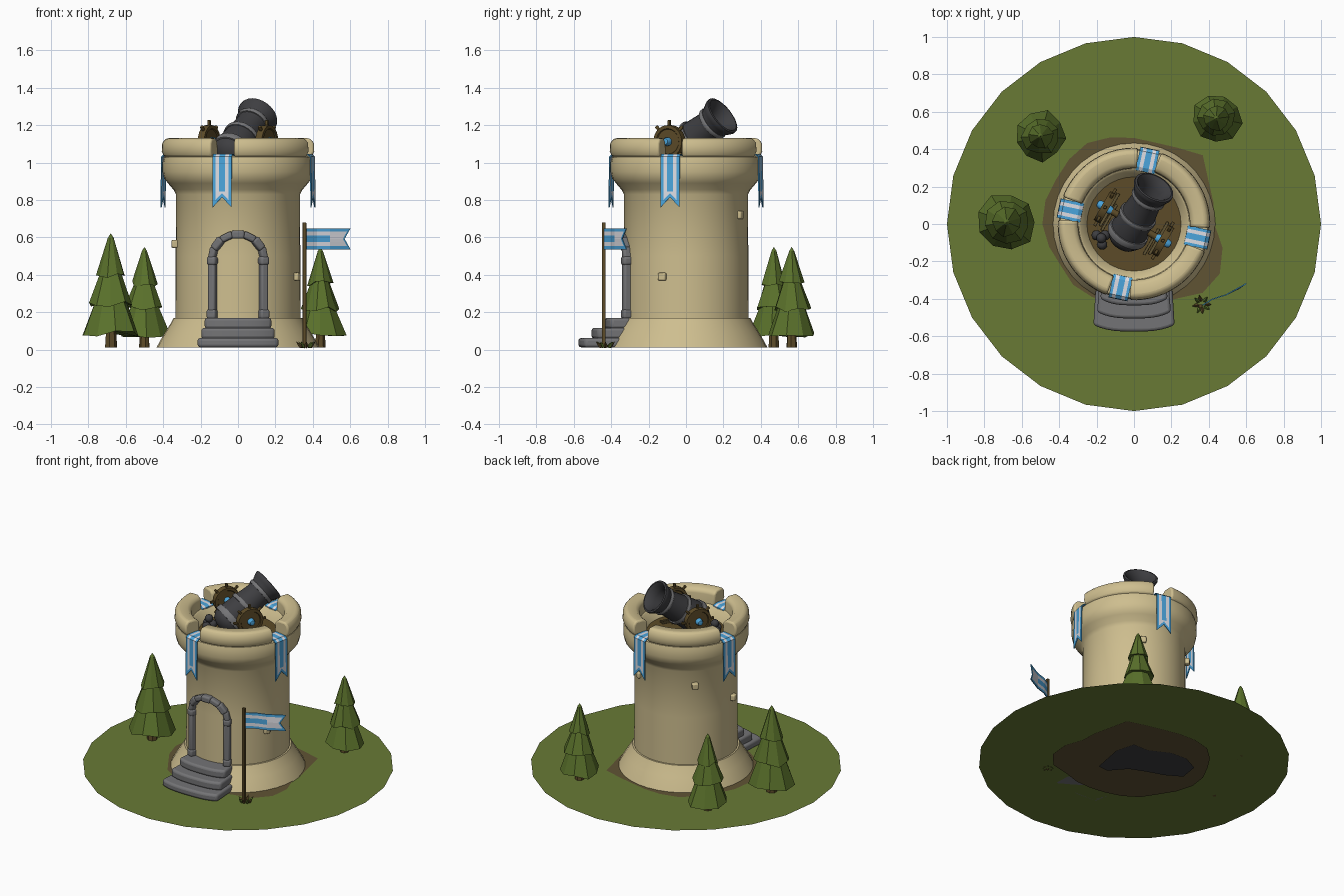
import bpy, bmesh, math, random
from mathutils import Vector, Matrix

if "Cube" in bpy.data.objects:
    bpy.data.objects.remove(bpy.data.objects["Cube"])

random.seed(4)
TAU = 2 * math.pi

def mat(name, r, g, b):
    m = bpy.data.materials.new(name)
    m.diffuse_color = tuple((c / 255 / 12.92) if c < 11 else ((c / 255 + .055) / 1.055) ** 2.4
                            for c in (r, g, b)) + (1,)
    m.use_nodes = True
    m.node_tree.nodes["Principled BSDF"].inputs["Base Color"].default_value = m.diffuse_color
    return m

SAND = mat("sandstone", 206, 190, 143)
GRASS = mat("grass green", 104, 122, 53)
LEAF = mat("pine green", 90, 113, 43)
DIRT = mat("dirt brown", 96, 83, 52)
WOOD = mat("wood brown", 92, 75, 40)
STONE = mat("grey stone", 116, 116, 118)
IRON = mat("dark iron", 62, 62, 65)
BLUE = mat("banner blue", 75, 165, 220)
WHITE = mat("banner white", 222, 222, 228)

def add(name, verts, faces, mats, smooth=None, M=None, fix=True, bevel=0, idx=None, solid=0):
    me = bpy.data.meshes.new(name)
    me.from_pydata([tuple(v) for v in verts], [], faces)
    if idx:
        me.polygons.foreach_set("material_index", idx)
    bm = bmesh.new()
    bm.from_mesh(me)
    if fix:
        bmesh.ops.remove_doubles(bm, verts=bm.verts, dist=1e-5)
        bmesh.ops.recalc_face_normals(bm, faces=bm.faces)
    bm.to_mesh(me)
    bm.free()
    for m in mats if isinstance(mats, list) else [mats]:
        me.materials.append(m)
    ob = bpy.data.objects.new(name, me)
    bpy.context.collection.objects.link(ob)
    if M:
        ob.matrix_world = M
    if solid:
        s = ob.modifiers.new("thick", 'SOLIDIFY')
        s.thickness, s.offset = solid, 0
    if bevel:
        b = ob.modifiers.new("round", 'BEVEL')
        b.width, b.segments = bevel, 3
        b.limit_method, b.angle_limit = 'ANGLE', math.radians(40)
    if smooth:
        bpy.ops.object.select_all(action='DESELECT')
        ob.select_set(True)
        bpy.context.view_layer.objects.active = ob
        bpy.ops.object.shade_smooth_by_angle(angle=math.radians(smooth))
    return ob

def lathe(name, prof, mats, n=32, smooth=40, M=None, a0=0, a1=TAU, closed=False, **kw):
    """Spin (radius, z) points about z; a part turn gets end caps."""
    full = abs(a1 - a0 - TAU) < 1e-6
    k, cols = len(prof), n if full else n + 1
    v = [(r * math.cos(a0 + (a1 - a0) * i / n), r * math.sin(a0 + (a1 - a0) * i / n), z)
         for i in range(cols) for r, z in prof]
    f = []
    for i in range(n):
        for j in range(k if closed else k - 1):
            q, w = i * k, ((i + 1) % cols) * k
            J = (j + 1) % k
            p = [q + j, w + j, w + J, q + J]
            if prof[j][0] == 0: p = [q + j, w + J, q + J]
            elif prof[J][0] == 0: p = [q + j, w + j, q + J]
            f.append(p)
    if not full:
        f += [list(range(k)), list(range(n * k, n * k + k))]
    return add(name, v, f, mats, smooth, M, **kw)

def box(name, c, s, m, rot=Matrix(), bevel=.008):
    v = [(x * s[0] / 2, y * s[1] / 2, z * s[2] / 2) for x in (-1, 1) for y in (-1, 1) for z in (-1, 1)]
    f = [(0, 1, 3, 2), (4, 6, 7, 5), (0, 4, 5, 1), (2, 3, 7, 6), (0, 2, 6, 4), (1, 5, 7, 3)]
    return add(name, v, f, m, 35, Matrix.Translation(c) @ rot, bevel=bevel)

def flat(name, pts, z, m, up=True):
    pts = pts if up else pts[::-1]
    return add(name, [(x, y, z) for x, y in pts], [list(range(len(pts)))], m, fix=False)

# Ground disc, dirt patch (seen above and below) and dark patch underneath
polar = lambda r, a: (r * math.cos(a), r * math.sin(a))
flat("ground", [polar(1, TAU * i / 24) for i in range(24)], .012, GRASS)
radii = [.43, .44, .46, .52, .47, .45, .46, .48, .50, .49, .48, .49, .49, .47, .45, .46, .45, .44,
         .44, .45, .46, .52, .53, .49]
patch = [polar(r, TAU * i / 24) for i, r in enumerate(radii)]
flat("dirt_patch_top", patch, .016, DIRT)
flat("dirt_patch_bottom", patch, .007, DIRT, False)
blob = [(-.23, -.03), (-.1, .16), (.02, .23), (.1, .15), (.25, .1), (.34, .02), (.38, -.1), (.3, -.21),
        (.18, -.18), (.08, -.13), (-.04, -.08), (-.18, -.09)]
flat("under_patch", [((v - u) * .7071, (v + u) * .7071) for u, v in blob], 0, IRON)

# Tower body with skirt, flared top and hollow deck
lathe("tower_skirt", [(.435, .012), (.415, .05), (.385, .1), (.36, .14), (.345, .168), (.32, .17)], SAND, 36)
lathe("tower_wall", [(.335, .1), (.333, .5), (.332, .83), (.345, .855), (.375, .89), (.395, .915),
                     (.403, .95), (.403, 1.0), (.395, 1.03), (.37, 1.038), (.30, 1.038), (.285, 1.03),
                     (.25, .965)], SAND, 36)
lathe("deck_floor", [(.255, .968), (0, .968)], WOOD, 32)

# Four battlement arcs and the banners hanging in the gaps
TURN = math.radians(-12)
W = .052
cols = [-W, -.036, -.016, .016, .036, W]

def banner_point(u, r):
    tail = .76 + .055 * (1 - abs(u) / W)
    return [(.283, .99), (.287, 1.035), (.305, 1.044), (.39, 1.044), (.407, 1.03), (.409, .845),
            (.409, tail + .022), (.409, tail)][r]

def cloth(name, nr, fn, M, colour):
    us = sorted(cols + [0])
    n = len(us)
    v = [fn(u, r) for r in range(nr) for u in us]
    f, idx = [], []
    for r in range(nr - 1):
        for c in range(n - 1):
            f.append((r * n + c, r * n + c + 1, (r + 1) * n + c + 1, (r + 1) * n + c))
            idx.append(colour(abs(us[c] + us[c + 1]) / 2, r))
    add(name, v, f, [BLUE, WHITE], M=M, idx=idx, solid=.006)

def banner_colour(u, r):
    if r == 6 or u > .036: return 0
    return 0 if (u < .016 and r < 5) else 1

for i in range(4):
    a = TURN + i * TAU / 4
    g = math.radians(9)
    lathe(f"battlement_{i}", [(.295, 1.025), (.395, 1.03), (.408, 1.06), (.405, 1.105), (.385, 1.13),
                              (.325, 1.13), (.30, 1.11)], SAND, 14, 50, a0=a + g, a1=a + TAU / 4 - g,
          closed=True, bevel=.012)

    def hang(u, r):
        p = banner_point(u, r)
        return (p[0], u, p[1])
    cloth(f"banner_{i}", 8, hang, Matrix.Rotation(a, 4, 'Z'), banner_colour)

# Loose bricks on the wall
for i, (x, y, z) in enumerate([(.31, -.125, .39), (.165, .285, .72), (-.24, .24, .73), (-.335, -.05, .565)]):
    box(f"wall_brick_{i}", (x, y, z), (.04, .042, .042), SAND, Matrix.Rotation(math.atan2(y, x), 4, 'Z'))

# Door frame: jambs, capitals, arch stones
wall_y = lambda x: -math.sqrt(.335 ** 2 - x * x) - .008
for s in (-1, 1):
    x = s * .136
    rz = Matrix.Rotation(s * .4, 4, 'Z')
    box("door_jamb", (x, wall_y(x), .32), (.042, .05, .31), STONE, rz, .012)
    box("door_capital", (x, wall_y(x), .475), (.052, .06, .05), STONE, rz, .015)
    box("door_foot", (x, wall_y(x), .19), (.052, .06, .05), STONE, rz, .012)
for i in range(7):
    a = math.pi * (i + .5) / 7
    x = .136 * math.cos(a)
    big = .006 if i in (1, 3, 5) else 0
    R = Matrix.Rotation(math.asin(x / .335), 4, 'Z') @ Matrix.Rotation(-a, 4, 'Y')
    box("door_arch_stone", (x, wall_y(x), .485 + .13 * math.sin(a)), (.038 + big, .05 + big, .07), STONE, R, .012)

# Three curved entrance steps
for i, (yf, w, z0, z1) in enumerate([(-.575, .217, .012, .062), (-.505, .197, .058, .116), (-.435, .18, .112, .17)]):
    p = [(w * t, yf + .035 * abs(t) ** 3) for t in [k / 6 - 1 for k in range(13)]] + [(w * .93, -.29), (-w * .93, -.29)]
    n = len(p)
    add(f"step_{i}", [(x, y, z) for z in (z0, z1) for x, y in p],
        [list(range(n)), list(range(n, 2 * n))] + [(k, (k + 1) % n, (k + 1) % n + n, k + n) for k in range(n)],
        STONE, 35, bevel=.015)

# Flag pole, flag and tuft
box("flag_pole", (.355, -.44, .345), (.02, .02, .67), WOOD, bevel=.003)

def flag_point(u, r):
    t = [0, .07, .15, .225 + .035 * abs(u) / W, .235 + .035 * abs(u) / W][r]
    return (.357 + t * .9, -.44 + t * .44 + .008 * math.sin(t * 25), .592 + u * 1.08)
cloth("flag", 5, flag_point, None, lambda u, r: 0 if (r == 3 or u > .036 or (u < .016 and r < 2)) else 1)
for i in range(8):
    a = i * 2.4
    lathe("pole_tuft", [(0, 0), (.011, .004), (.008, .022), (0, .045)], LEAF if i % 2 else WOOD, 4, None,
          Matrix.Translation((.362 + .02 * math.cos(a), -.43 + .02 * math.sin(a), .012))
          @ Matrix.Rotation(a, 4, 'Z') @ Matrix.Rotation(.8, 4, 'Y'))

# Cannon barrel, bands and flared muzzle
d = Vector((.5 * .82, .866 * .82, .57)).normalized()
AX = Vector((-.005, 0, 1.095))
CM = Matrix.Translation(AX) @ d.to_track_quat('Z', 'Y').to_matrix().to_4x4()
lathe("cannon_barrel", [(0, -.155), (.03, -.15), (.075, -.135), (.1, -.1), (.104, -.06), (.096, .05),
                        (.083, .17), (.088, .21), (.105, .245), (.113, .262), (.112, .275), (.1, .278),
                        (.085, .262), (.068, .22), (.06, .1), (0, .1)], IRON, 24, 45, CM)
for nm, z, r, h in [("rear_band", -.065, .113, .02), ("middle_band", .06, .104, .013), ("muzzle_band", .2, .095, .012)]:
    lathe("cannon_" + nm, [(r - .025, z - h), (r - .003, z - h), (r, z - h * .6), (r, z + h * .6),
                           (r - .003, z + h), (r - .025, z + h)], STONE, 24, 40, CM, closed=True)

# Wheels with knobs and blue hubs, axle across the barrel
side = Vector((.866, -.5, 0))
AXLE = Vector((0, 0, 1.112))
turned = lambda p: Matrix.Translation(p) @ side.to_track_quat('Z', 'Y').to_matrix().to_4x4()
lathe("axle", [(0, -.2), (.018, -.2), (.018, .2), (0, .2)], WOOD, 10, 40, turned(AXLE))
for s in (-1, 1):
    M = turned(AXLE + side * .178 * s)
    lathe("wheel", [(0, -.014), (.066, -.014), (.07, -.02), (.088, -.02), (.09, .0), (.088, .02), (.07, .02),
                    (.066, .014), (0, .014)], WOOD, 20, 40, M)
    for k in range(8):
        box("wheel_knob", (0, 0, 0), (.03, .016, .016), WOOD, bevel=.004).matrix_world = \
            M @ Matrix.Rotation(k * TAU / 8, 4, 'Z') @ Matrix.Translation((.1, 0, 0))
    lathe("wheel_hub", [(0, -.05), (.016, -.046), (.023, -.03), (.023, .03), (.016, .046), (0, .05)], BLUE, 12, 50, M)

# Deck planks and cannonballs
R60 = Matrix.Rotation(math.radians(-30), 4, 'Z')
for s in (-1, 1):
    for k, (off, ln) in enumerate([(.13, .16), (.152, .2), (.174, .13)]):
        box("deck_plank", side * off * s + Vector((.02 * (k - 1), .03 * (k - 1), .975)), (.015, ln, .012), DIRT, R60, .002)
for x, y, z in [(-.2, -.06, .995), (-.17, -.11, .995), (-.155, -.06, .995), (-.175, -.075, 1.035)]:
    lathe("cannonball", [(.027 * math.sin(k * math.pi / 8) if 0 < k < 8 else 0, -.027 * math.cos(k * math.pi / 8))
                         for k in range(9)], IRON, 14, 60, Matrix.Translation((x, y, z)))

# Pine trees: trunk and three ragged faceted tiers
for t, (x, y, s, h) in enumerate([(-.68, .01, 1, 1), (-.5, .47, .86, .88), (.44, .565, .86, .88)]):
    T = Matrix.Translation((x, y, .012)) @ Matrix.Rotation(t * 1.3, 4, 'Z') @ Matrix.Diagonal((s, s, h, 1))
    lathe(f"tree_{t}_trunk", [(0, 0), (.034, 0), (.026, .12), (0, .12)], WOOD, 7, None, T)
    for k, (r0, z0, r1, z1) in enumerate([(.158, .06, .07, .29), (.118, .22, .045, .43), (.08, .375, .016, .585)]):
        ob = lathe(f"tree_{t}_tier_{k}", [(0, z0 + .03), (r0, z0), (r1, z1), (0, z1 + .025)], LEAF, 9, None,
                   T @ Matrix.Rotation(k * .5, 4, 'Z'))
        for v in ob.data.vertices:
            if abs(v.co.z - z0) < 1e-4:
                q = random.uniform(.9, 1.06)
                v.co = (v.co.x * q, v.co.y * q, z0 + random.uniform(-.005, .03))
